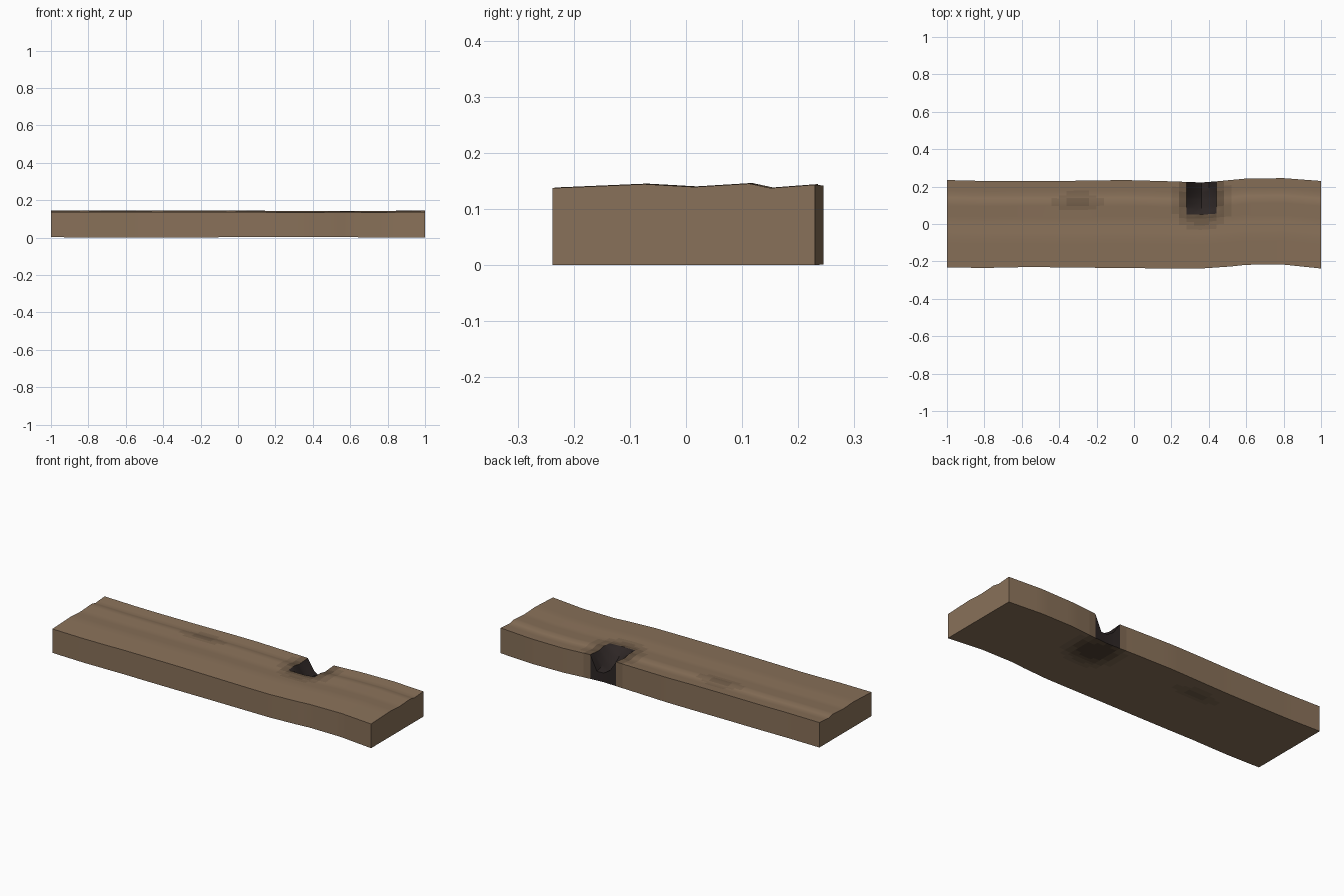
import bpy, bmesh, math

if "Cube" in bpy.data.objects:
    bpy.data.objects.remove(bpy.data.objects["Cube"])

def lerp(table, x):
    for (a, p), (b, q) in zip(table, table[1:]):
        if x <= b:
            return p + (q - p) * (x - a) / (b - a)
    return table[-1][1]

# Wavy plank outline (x, y) and cross-section of the upper face (v, z)
back = [(-1, .235), (-.8, .23), (-.4, .23), (-.05, .235), (.2, .228), (.36, .222),
        (.44, .228), (.6, .243), (.8, .245), (1, .23)]
front = [(-1, -.232), (-.8, -.235), (-.56, -.23), (-.2, -.234), (.2, -.238), (.36, -.238),
         (.52, -.227), (.6, -.218), (.8, -.217), (1, -.238)]
crown = [(-1, .136), (-.3, .143), (.08, .138), (.5, .144), (.66, .136), (1, .142)]
sway = [(-1, .002), (-.65, 0), (-.2, .002), (.28, -.001), (.6, -.002), (1, .001)]

# Broken notch: depth below the upper face on a small grid
NX = [.28, .32, .36, .40, .44]
NV = [.25, .42, .60, .77, 1.0]
DROP = [[0, 0, 0, 0, 0],
        [0, .03, .05, .03, 0],
        [0, .05, .08, .05, 0],
        [0, .055, .09, .065, 0],
        [0, .06, .085, .085, 0]]

def drop(x, v):
    return lerp([(nv, lerp(list(zip(NX, row)), x)) for nv, row in zip(NV, DROP)], v)

def in_notch(x, v):
    return NX[0] < x < NX[-1] and v > NV[0]

xs = [round(-1 + .04 * i, 3) for i in range(51)]
vs = sorted(set([-1, -.8, -.6, -.45, -.3, -.2, -.1, 0, .08, .16, .33, .5, .66, .88] + NV))

def place(x, v, upper):
    f, b = lerp(front, x), lerp(back, x)
    y = (f + b) / 2 + v * (b - f) / 2
    if upper:
        z = lerp(crown, v) + lerp(sway, x)
        if NX[0] <= x <= NX[-1] and v >= NV[0]:
            z -= drop(x, v)
    else:
        z = .002 + .002 * math.sin(4 * x + .5)
    return x, y, z

bm = bmesh.new()
top = [[bm.verts.new(place(x, v, True)) for v in vs] for x in xs]
bot = [[bm.verts.new(place(x, v, False)) for v in vs] for x in xs]
m, n = len(xs) - 1, len(vs) - 1
for i in range(m):
    for j in range(n):
        for g in (top, bot):
            bm.faces.new((g[i][j], g[i+1][j], g[i+1][j+1], g[i][j+1]))
    for j in (0, n):
        bm.faces.new((bot[i][j], bot[i+1][j], top[i+1][j], top[i][j]))
for i in (0, m):
    for j in range(n):
        bm.faces.new((bot[i][j], bot[i][j+1], top[i][j+1], top[i][j]))
bmesh.ops.recalc_face_normals(bm, faces=bm.faces)

# Shades: wood darkening towards the notch and the stain, then charred notch
def stain(p):
    d1 = math.hypot(p.x - .36, p.y - .13) / .19
    d2 = math.hypot((p.x + .3) / .2, (p.y - .12) / .08)
    s = max(1 - d1 if d1 < 1 else 0, .4 * max(0, 1 - d2))
    return min(4, int(s * 7))

for f in bm.faces:
    c = f.calc_center_median()
    v = (c.y + .007) / .23
    hollow = in_notch(c.x, v) and (f.normal.z > 0 or c.y > .2) and c.z > .02
    f.smooth = not hollow
    f.material_index = 5 if hollow else stain(c)

mesh = bpy.data.meshes.new("plank")
bm.to_mesh(mesh)
bm.free()
for k in range(6):
    mat = bpy.data.materials.new("charred_notch" if k == 5 else f"wood_{k}")
    s = 1 - .17 * k
    mat.diffuse_color = (.026, .019, .018, 1) if k == 5 else (.25 * s, .165 * s, .1 * s, 1)
    mat.use_nodes = True
    mat.node_tree.nodes["Principled BSDF"].inputs["Base Color"].default_value = mat.diffuse_color
    mesh.materials.append(mat)

plank = bpy.data.objects.new("plank", mesh)
bpy.context.collection.objects.link(plank)
bpy.context.view_layer.objects.active = plank
plank.select_set(True)
mesh.set_sharp_from_angle(angle=math.radians(30))
